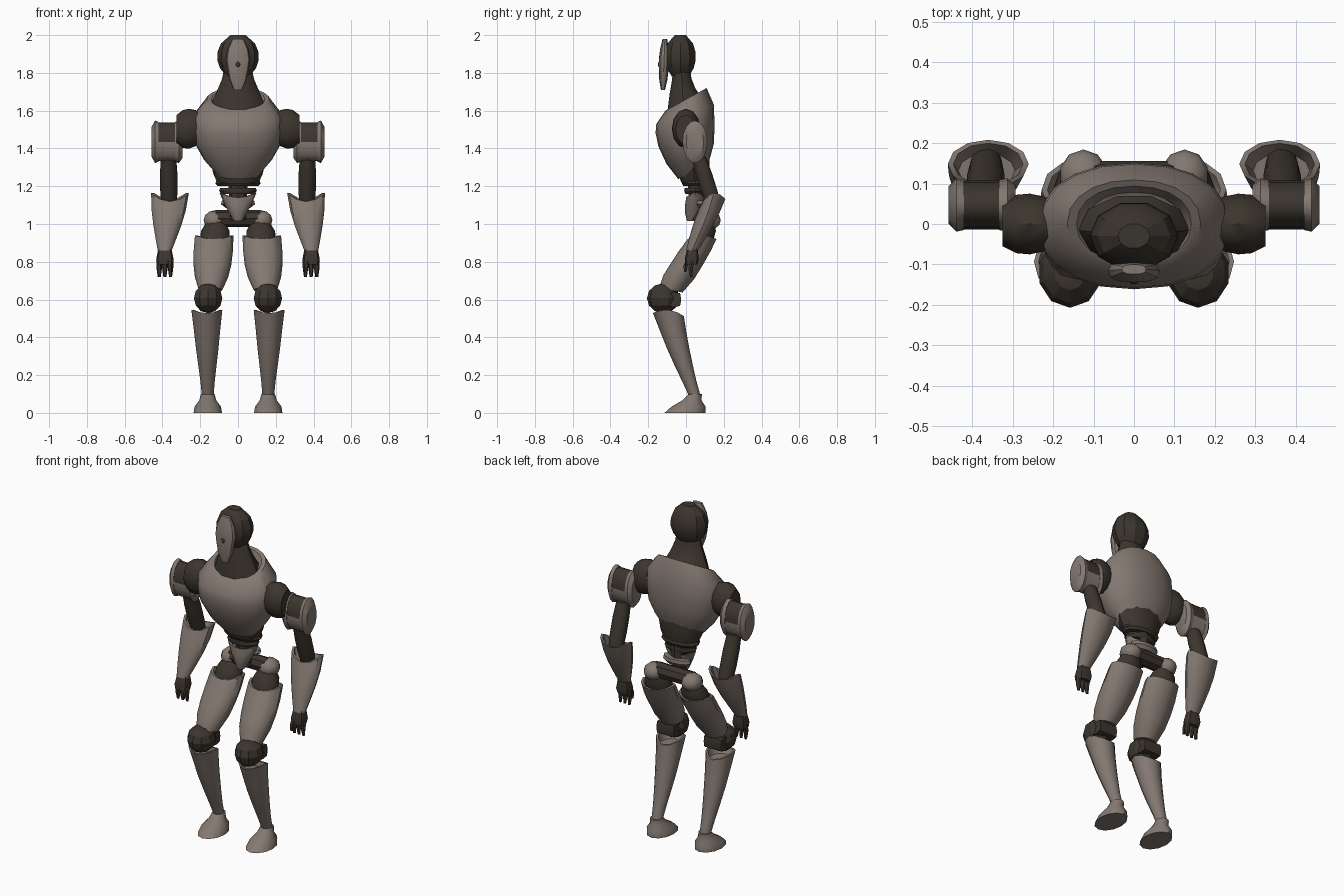
import bpy, bmesh, math
from mathutils import Vector

cube = bpy.data.objects.get("Cube")
if cube:
    bpy.data.objects.remove(cube, do_unlink=True)


def material(name, rgb):
    mat = bpy.data.materials.new(name)
    mat.use_nodes = True
    colour = (*rgb, 1)
    mat.diffuse_color = colour
    mat.node_tree.nodes["Principled BSDF"].inputs["Base Color"].default_value = colour
    return mat


PLATE = material("warm grey armour", (.23, .19, .165))
DARK = material("dark joint brown", (.045, .036, .027))


def finish(name, bm, mat, mirror, angle):
    """Turn a bmesh into a shaded object, mirrored across x when asked."""
    bmesh.ops.recalc_face_normals(bm, faces=bm.faces)
    mesh = bpy.data.meshes.new(name)
    bm.to_mesh(mesh)
    bm.free()
    mesh.materials.append(mat)
    obj = bpy.data.objects.new(name, mesh)
    bpy.context.scene.collection.objects.link(obj)
    bpy.ops.object.select_all(action="DESELECT")
    obj.select_set(True)
    bpy.context.view_layer.objects.active = obj
    bpy.ops.object.shade_smooth_by_angle(angle=math.radians(angle))
    if mirror:
        obj.modifiers.new("mirror", "MIRROR")
    return obj


def oval_ring(bm, centre, width, depth, slope, saddle, sides, power, sideways):
    """One oval ring, level or facing sideways, with a sloped or saddle-shaped edge."""
    ring = []
    for i in range(sides):
        turn = math.tau * i / sides
        c, s = math.cos(turn), math.sin(turn)
        u = width * math.copysign(abs(c) ** (2 / power), c)
        v = depth * math.copysign(abs(s) ** (2 / power), s)
        lift = slope * v + saddle * c * c
        offset = Vector((lift, u, v)) if sideways else Vector((u, v, lift))
        ring.append(bm.verts.new(centre + offset))
    return ring


def tube(name, start, end, widths, mat, depth=(1, 1), slope=(0, 0), saddle=0, bow=0,
         hollow=0, sides=12, power=2, sideways=False, mirror=False, angle=38):
    """Skin evenly spaced rings from start to end; depth is a ratio of the width,
    slope tilts the two ends, and hollow sinks a cup into the end."""
    bm = bmesh.new()
    start, end = Vector(start), Vector(end)
    shape = (sides, power, sideways)
    rings = []
    for i, width in enumerate(widths):
        t = i / (len(widths) - 1)
        centre = start.lerp(end, t)
        centre.y += bow * math.sin(math.pi * t)
        ratio = depth[0] + (depth[1] - depth[0]) * t
        tilt = slope[0] * max(0, 1 - 2 * t) + slope[1] * max(0, 2 * t - 1)
        lift = saddle * max(0, 2 * t - 1) ** 2
        rings.append(oval_ring(bm, centre, width, width * ratio, tilt, lift, *shape))
    if hollow:
        inward = (start - end).normalized() * hollow
        for scale, sink in ((.86, 0), (.7, 1)):
            inner = width * scale
            rings.append(oval_ring(bm, end + inward * sink, inner, inner * ratio,
                                   slope[1], lift * (1 - sink), *shape))
    for low, high in zip(rings, rings[1:]):
        for i in range(sides):
            j = (i + 1) % sides
            bm.faces.new((low[i], low[j], high[j], high[i]))
    bm.faces.new(rings[0])
    bm.faces.new(rings[-1])
    return finish(name, bm, mat, mirror, angle)


def ball(name, centre, size, mat, sides=10, rows=6, mirror=False, angle=38):
    bm = bmesh.new()
    bmesh.ops.create_uvsphere(bm, u_segments=sides, v_segments=rows, radius=1)
    bmesh.ops.scale(bm, vec=size, verts=bm.verts)
    bmesh.ops.translate(bm, vec=centre, verts=bm.verts)
    return finish(name, bm, mat, mirror, angle)


# Head, face plate with its small sensor, and neck
tube("head", start=(0, -.03, 1.78), end=(0, -.03, 2),
     widths=(.06, .095, .11, .108, .09, .04), mat=DARK,
     depth=(.78, .78), sides=10, angle=25)
tube("face_plate", start=(0, -.122, 1.71), end=(0, -.112, 1.98),
     widths=(.022, .045, .056, .064, .055, .03), mat=PLATE,
     depth=(.5, .4), power=2.6)
ball("face_sensor", centre=(0, -.14, 1.845), size=(.013, .009, .016), mat=DARK)
tube("neck", start=(0, -.015, 1.64), end=(0, -.025, 1.83),
     widths=(.138, .112, .085, .072), mat=DARK,
     depth=(.64, .64), slope=(.6, 0), sides=10)

# Chest shell with a collar sloping down towards the front
tube("chest", start=(0, .03, 1.26), end=(0, 0, 1.66),
     widths=(.11, .18, .225, .238, .232, .165), mat=PLATE,
     depth=(.65, .66), slope=(.3, .55), bow=-.018, hollow=.03, sides=20, power=2.2)

# Waist bowl, rings and spine
tube("abdomen", start=(0, .045, 1.22), end=(0, .035, 1.35),
     widths=(.11, .13, .14, .15), mat=DARK, depth=(.64, .6))
for name, width, height in (("upper", .12, 1.2), ("lower", .1, 1.16)):
    tube(f"{name}_waist_ring", start=(0, .05, height), end=(0, .05, height + .03),
         widths=(width * .88, width, width * .95), mat=DARK, depth=(.6, .6))
tube("spine", start=(0, .065, 1.02), end=(0, .06, 1.2),
     widths=(.04, .05), mat=DARK, sides=8)

# Pelvis wedge, rear band and hip axle
tube("pelvis", start=(0, .03, 1.015), end=(0, .05, 1.14),
     widths=(.022, .046, .07, .098), mat=PLATE,
     depth=(1.1, .5), saddle=.025, hollow=.01)
tube("pelvis_rear_band", start=(0, .085, 1.085), end=(0, .085, 1.125),
     widths=(.065, .09, .085), mat=PLATE, depth=(.5, .5))
tube("hip_axle", start=(-.12, .11, 1.03), end=(.12, .11, 1.03),
     widths=(.045, .045), mat=DARK, sides=8, sideways=True)

# Hips and thighs
ball("hip_caps", centre=(.125, .12, 1.02), size=(.06, .064, .052), mat=PLATE, mirror=True)
tube("hip_joints", start=(.125, .065, .87), end=(.118, .11, 1.01),
     widths=(.07, .08, .075, .05), mat=DARK,
     depth=(.85, .9), sides=10, mirror=True)
tube("thighs", start=(.145, -.08, .65), end=(.126, .085, .92),
     widths=(.062, .088, .1, .104, .102), mat=PLATE,
     depth=(1, .75), slope=(-.2, 0), saddle=.02, hollow=.02, mirror=True)

# Knees with square brackets behind them
ball("knees", centre=(.158, -.12, .607), size=(.079, .087, .079), mat=DARK,
     mirror=True, angle=25)
tube("knee_brackets", start=(.1, -.065, .6), end=(.215, -.065, .6),
     widths=(.04, .04), mat=DARK, sides=8, power=4, sideways=True, mirror=True)

# Shins and feet
tube("shins", start=(.16, .05, .08), end=(.165, -.093, .52),
     widths=(.03, .038, .049, .06, .07, .082), mat=PLATE,
     bow=-.007, slope=(0, -.1), saddle=.025, hollow=.03, mirror=True)
tube("feet", start=(.16, -.005, 0), end=(.16, .05, .1),
     widths=(.075, .07, .045, .036), mat=PLATE, depth=(1.45, .95), mirror=True)

# Shoulder drums
tube("shoulder_joints", start=(.19, 0, 1.51), end=(.325, 0, 1.5),
     widths=(.055, .068, .075, .072, .055), mat=DARK,
     depth=(1.4, 1.4), sideways=True, mirror=True)

# Upper arm housings: two flanges around a band that is dark on its upper half
HOUSING = dict(mat=PLATE, depth=(1.7, 1.7), sides=16, sideways=True, mirror=True)
AXLE = Vector((0, .047, 1.435))
SIDE = Vector((1, 0, 0))
tube("inner_arm_flanges", start=AXLE + SIDE * .293, end=AXLE + SIDE * .333,
     widths=(.05, .066, .062), **HOUSING)
tube("outer_arm_flanges", start=AXLE + SIDE * .42, end=AXLE + SIDE * .458,
     widths=(.062, .066, .046), **HOUSING)
band = tube("upper_arm_bands", start=AXLE + SIDE * .33, end=AXLE + SIDE * .425,
            widths=(.06, .06), **HOUSING)
band.data.materials.append(DARK)
for face in band.data.polygons:
    face.material_index = int(face.center.z > AXLE.z)

# Lower arms
tube("elbow_links", start=(.365, .15, 1.09), end=(.368, .065, 1.36),
     widths=(.04, .046, .046, .04), mat=DARK, sides=10, mirror=True)
tube("forearms", start=(.388, .032, .86), end=(.36, .148, 1.125),
     widths=(.037, .056, .074, .09, .1), mat=PLATE,
     depth=(.85, .6), slope=(0, .1), saddle=.04, hollow=.04, mirror=True)

# Hands: palm, three fingers and a thumb
tube("palms", start=(.387, .028, .785), end=(.387, .035, .872),
     widths=(.04, .046, .04, .034), mat=DARK,
     depth=(.8, .8), sides=8, power=3, mirror=True)
for i, name in enumerate(("inner", "middle", "outer")):
    across = .357 + .03 * i
    tube(f"{name}_fingers", start=(across, .028, .72), end=(across, .032, .805),
         widths=(.008, .014, .016), mat=DARK, bow=-.006, sides=6, mirror=True)
tube("thumbs", start=(.36, -.004, .745), end=(.362, .015, .815),
     widths=(.008, .013, .015), mat=DARK, bow=-.007, sides=6, mirror=True)
